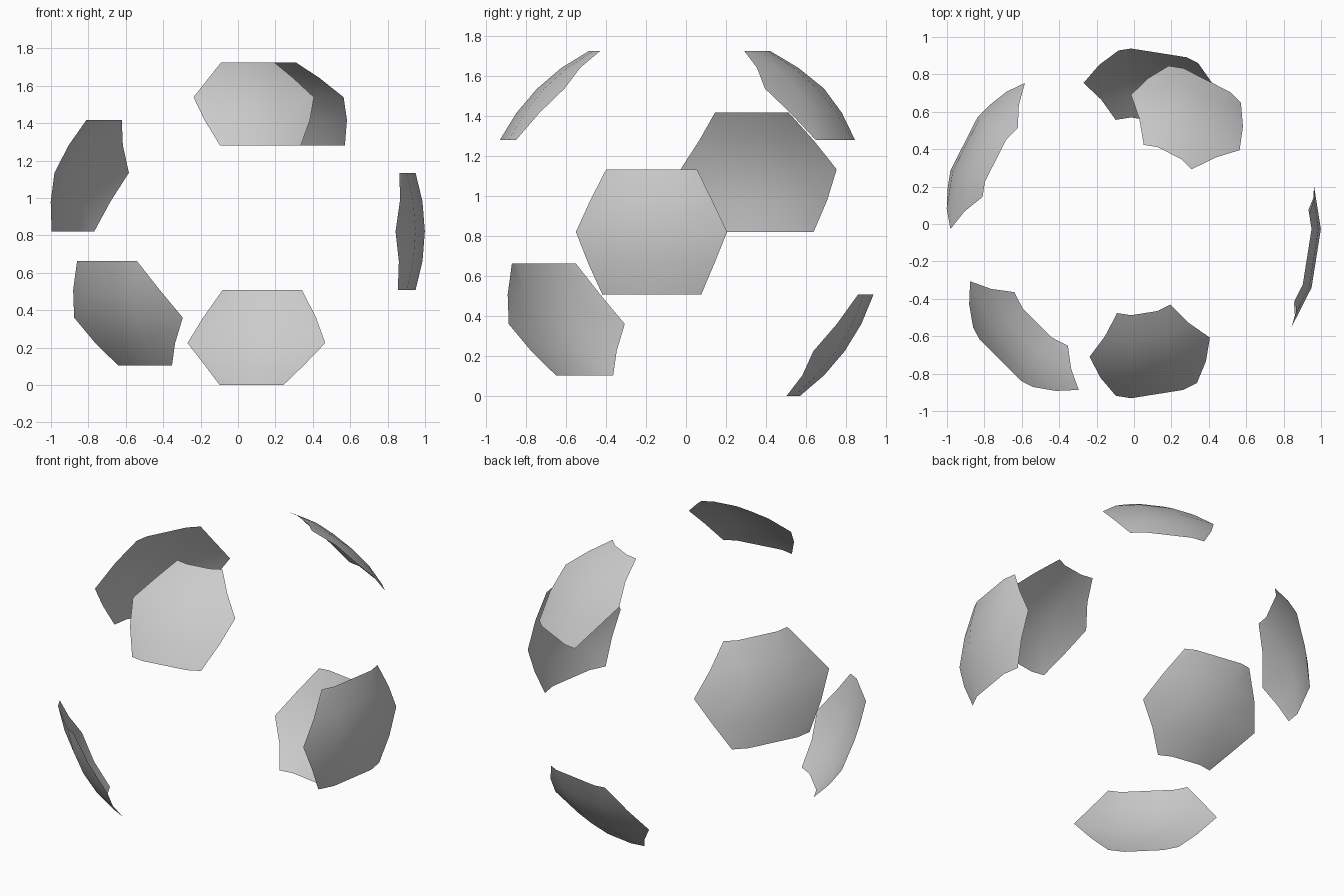
import bpy
import bmesh
from math import sin, cos, radians

if "Cube" in bpy.data.objects:
    bpy.data.objects.remove(bpy.data.objects["Cube"])

R = 1.015                                # sphere the panels lie on
CENTRE = (-0.016, -0.027, R * sin(radians(54)))


def point(az, el, off):
    """Point on a 20-sided faceted sphere; off is the angle from the panel middle."""
    local = abs(off) - 18 if abs(off) > 9 else off
    r = R * cos(radians(9)) / cos(radians(local)) * cos(radians(el))
    a = radians(az + off)
    return (CENTRE[0] + r * cos(a), CENTRE[1] + r * sin(a),
            CENTRE[2] + R * sin(radians(el)))


def panel(name, az, el, top, mid, bottom):
    """Curved hexagon given by half widths (degrees) of its three levels."""
    widths = [bottom, (bottom + mid) / 2, mid, (mid + top) / 2, top]
    bm = bmesh.new()
    rows = []
    for i, w in enumerate(widths):
        e = el - 18 + 9 * i
        rows.append([bm.verts.new(point(az, e, o)) for o in (-w, -9, 0, 9, w)])
    for lo, hi in zip(rows, rows[1:]):
        for j in range(4):
            bm.faces.new((lo[j], lo[j + 1], hi[j + 1], hi[j]))
    mesh = bpy.data.meshes.new(name)
    bm.to_mesh(mesh)
    bm.free()
    mesh.shade_smooth()
    bpy.context.collection.objects.link(bpy.data.objects.new(name, mesh))


# Six hexagonal panels: azimuth, elevation, half widths
panel("upper_front_panel", -81, 45, 18.4, 27, 14.2)
panel("upper_back_panel", 63, 45, 18.4, 27, 14.0)
panel("left_panel", 153, 18, 14.8, 27, 14.5)
panel("right_panel", -9, 0, 13.9, 22.4, 15.2)
panel("lower_front_left_panel", 225, -27, 13.2, 27, 16.6)
panel("lower_back_panel", 81, -36, 13.0, 27, 17.0)
